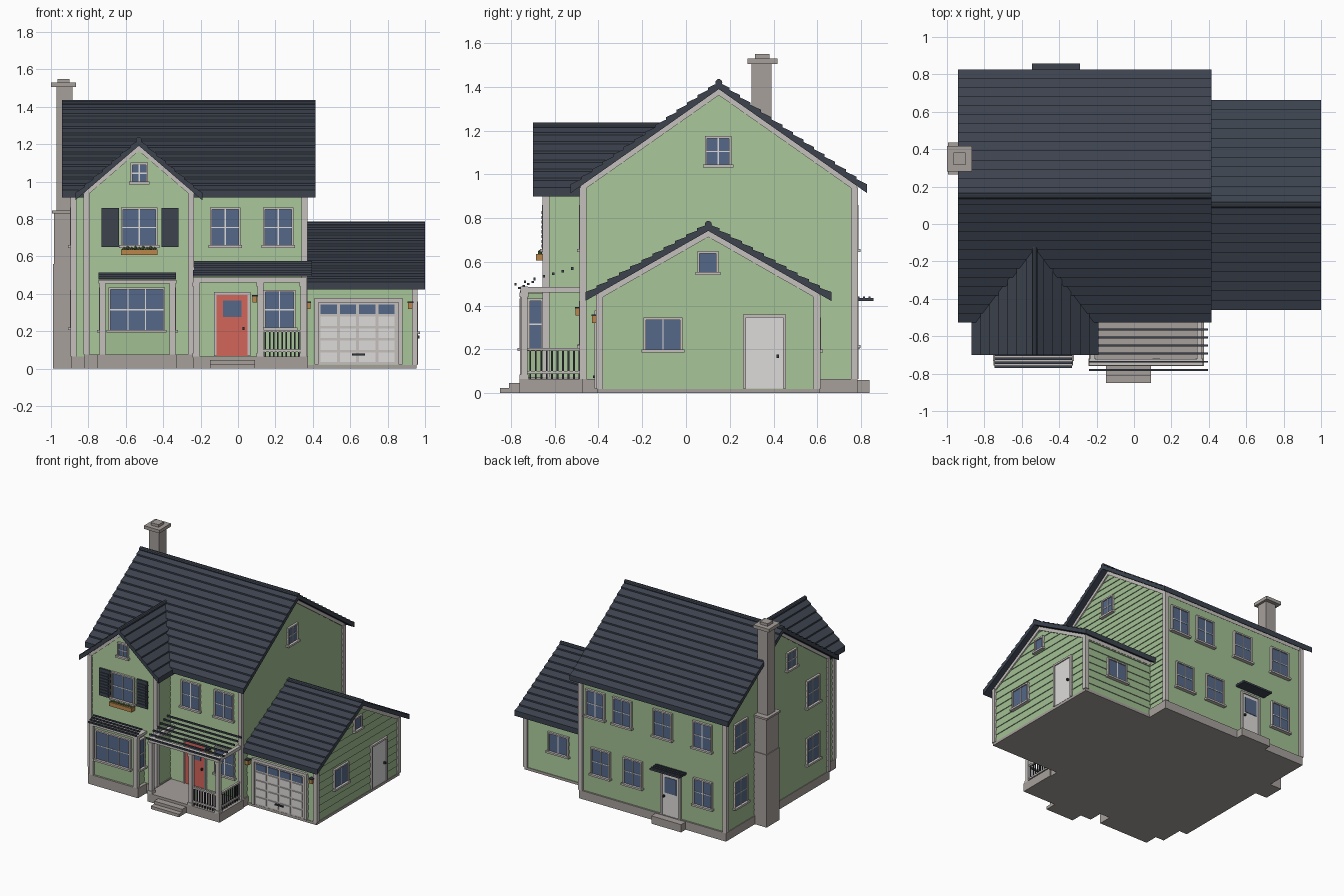
import bpy, bmesh
from mathutils import Matrix, Vector

cube = bpy.data.objects.get("Cube")
if cube:
    bpy.data.objects.remove(cube, do_unlink=True)

COLOURS = {
    "siding green": (.36, .52, .29), "roof slate": (.045, .055, .076), "trim grey": (.56, .53, .51),
    "foundation stone": (.38, .35, .33), "window glass": (.09, .14, .25), "door red": (.65, .13, .10),
    "panel white": (.72, .71, .70), "warm wood": (.50, .24, .07), "dark metal": (.03, .033, .04),
    "leaf green": (.08, .16, .05),
}
MATS = {}
for label, rgb in COLOURS.items():
    m = bpy.data.materials.new(label)
    m.use_nodes = True
    m.diffuse_color = (*rgb, 1)
    m.node_tree.nodes["Principled BSDF"].inputs["Base Color"].default_value = (*rgb, 1)
    MATS[label] = m
GREEN, SLATE, TRIM, STONE, GLASS, RED, WHITE, WOOD, DARK, LEAF = COLOURS


def finish(name, bm, mats):
    bmesh.ops.recalc_face_normals(bm, faces=bm.faces)
    mesh = bpy.data.meshes.new(name)
    bm.to_mesh(mesh)
    bm.free()
    for label in mats:
        mesh.materials.append(MATS[label])
    obj = bpy.data.objects.new(name, mesh)
    bpy.context.collection.objects.link(obj)
    return obj


def boxes(name, parts):
    """One object from (material, x0, x1, y0, y1, z0, z1) blocks."""
    bm, mats = bmesh.new(), []
    for label, x0, x1, y0, y1, z0, z1 in parts:
        if label not in mats:
            mats.append(label)
        mid = Vector((x0 + x1, y0 + y1, z0 + z1)) / 2
        size = Matrix.Diagonal((abs(x1 - x0), abs(y1 - y0), abs(z1 - z0), 1))
        made = bmesh.ops.create_cube(bm, size=1, matrix=Matrix.Translation(mid) @ size)
        for f in {f for v in made["verts"] for f in v.link_faces}:
            f.material_index = mats.index(label)
    return finish(name, bm, mats)


def prism(name, profile, l0, l1, along, label):
    """Extrude a (u, z) profile along x or y."""
    bm = bmesh.new()
    place = (lambda l, u, z: (l, u, z)) if along == "x" else (lambda l, u, z: (u, l, z))
    a = [bm.verts.new(place(l0, u, z)) for u, z in profile]
    b = [bm.verts.new(place(l1, u, z)) for u, z in profile]
    bm.faces.new(a)
    bm.faces.new(b)
    for i in range(len(a)):
        j = (i + 1) % len(a)
        bm.faces.new((a[i], a[j], b[j], b[i]))
    return finish(name, bm, [label])


def chevron(c, half, ridge, slope, thick, rows=1, lip=0):
    """Gable roof section whose courses overlap like shingles."""
    top = []
    for i in range(rows):
        u, v = half * i / rows, half * (i + 1) / rows
        top += [(u, ridge - slope * u), (v, ridge - slope * v + lip)]
    low = ridge - thick
    left = [(c - u, z) for u, z in reversed(top[1:])]
    right = [(c + u, z) for u, z in top]
    return left + right + [(c + half, low - slope * half), (c, low), (c - half, low - slope * half)]


def laps(name, span, normal, z0, z1, step, depth=.006):
    """Clapboard wedges; span(z) gives the two wall ends at a height."""
    bm, n, z = bmesh.new(), Vector(normal) * depth, z0
    while z < z1 - .005:
        (a, b), (c, d) = span(z), span(min(z + step, z1))
        v = [bm.verts.new(p) for p in (a, b, b + n, a + n, d, c)]
        for ids in ((0, 1, 2, 3), (3, 2, 4, 5), (0, 5, 4, 1), (0, 3, 5), (1, 4, 2)):
            bm.faces.new([v[i] for i in ids])
        z += step
    finish(name, bm, [GREEN])


def gabled_block(name, along, c, wall, half, ridge, eave, walls, roof, z0, rows, step, ends, sides):
    """Walls, siding, rake boards, shingled roof and ridge cap."""
    slope, low = (ridge - eave) / half, ridge - .03
    top = low - slope * wall
    (w0, w1), (r0, r1) = walls, roof
    place = (lambda l, u, z: Vector((l, u, z))) if along == "x" else (lambda l, u, z: Vector((u, l, z)))
    prism(name + "_walls", [(c - wall, z0), (c + wall, z0), (c + wall, top), (c, low), (c - wall, top)],
          w0, w1, along, GREEN)
    prism(name + "_rake_boards", chevron(c, wall + .012, low, slope, .028), w0 - .012, w1 + .012, along, TRIM)
    prism(name + "_roof", chevron(c, half, ridge, slope, .03, rows, .011), r0, r1, along, SLATE)
    cap = bmesh.new()
    bmesh.ops.create_cone(cap, cap_ends=True, segments=10, radius1=.016, radius2=.016, depth=r1 - r0)
    turn = Matrix.Rotation(1.5708, 4, "Y" if along == "x" else "X")
    bmesh.ops.transform(cap, matrix=Matrix.Translation(place((r0 + r1) / 2, c, ridge)) @ turn, verts=cap.verts)
    finish(name + "_ridge_cap", cap, [SLATE])
    for s in ends:
        def end_span(z, l=w1 if s > 0 else w0):
            w = max(.002, min(wall, (low - z) / slope))
            return place(l, c - w, z), place(l, c + w, z)
        laps(name + "_end_siding", end_span, place(s, 0, 0), z0, low, step)
    for s in sides:
        def side_span(z, u=c + s * wall):
            return place(w0, u, z), place(w1, u, z)
        laps(name + "_side_siding", side_span, place(0, s, 0), z0, top, step)


gabled_block("main_house", "x", .15, .62, .677, 1.42, .945, (-.88, .355), (-.94, .415), .06, 14, .045, (-1, 1), (-1,))
gabled_block("front_wing", "y", -.53, .28, .34, 1.222, .93, (-.64, -.3), (-.70, -.11), .07, 7, .045, (-1,), (-1, 1))
gabled_block("garage", "x", .102, .497, .562, .772, .452, (.3, .945), (.355, 1), .02, 11, .057, (1,), (-1, 1))

# Foundations, porch floor and steps
boxes("foundation", [
    (STONE, -.89, .368, -.483, .783, 0, .065), (STONE, -.822, -.238, -.655, -.4, 0, .075),
    (STONE, -.75, -.325, -.757, -.6, 0, .075), (STONE, .35, .955, -.405, .61, 0, .02)])
boxes("porch_floor", [(STONE, -.24, .375, -.76, -.47, 0, .066)])
boxes("front_steps", [(STONE, -.15, .09, -.81, -.75, 0, .046), (STONE, -.15, .09, -.85, -.75, 0, .023)])
boxes("back_step", [(STONE, -.545, -.29, .77, .838, 0, .06)])

# Chimney on the right wall
boxes("chimney", [
    (STONE, -.99, -.875, .27, .43, 0, .56), (STONE, -.985, -.875, .275, .425, .56, .83),
    (STONE, -.995, -.875, .265, .435, .83, .845), (STONE, -.97, -.885, .3, .39, .845, 1.51),
    (STONE, -1, -.867, .28, .418, 1.505, 1.53), (STONE, -.965, -.9, .315, .382, 1.53, 1.55)])

# Corner boards
corners = [(x, y, .065, .94) for x in (-.88, .355) for y in (-.47, .77)]
corners += [(x, -.64, .075, .94) for x in (-.81, -.25)]
corners += [(.945, y, .02, .45) for y in (-.395, .599)]
corners += [(x, -.742, .075, .47) for x in (-.725, -.35)]
boxes("corner_boards", [(TRIM, x - .016, x + .016, y - .016, y + .016, a, b) for x, y, a, b in corners])

FACING = {"front": ("y", -1), "back": ("y", 1), "left": ("x", 1), "right": ("x", -1)}


def plate(label, side, plane, u0, u1, z0, z1, d):
    """A block on a wall that stands out by d."""
    axis, s = FACING[side]
    inner, outer = plane - s * .005, plane + s * d
    return (label, u0, u1, inner, outer, z0, z1) if axis == "y" else (label, inner, outer, u0, u1, z0, z1)


def frame(side, plane, u0, u1, z0, z1, t=.014, d=.018):
    return [plate(TRIM, side, plane, u0 - t, u0, z0, z1 + t, d), plate(TRIM, side, plane, u1, u1 + t, z0, z1 + t, d),
            plate(TRIM, side, plane, u0, u1, z1, z1 + t, d)]


def window(name, side, plane, u, z, w=.14, h=.19, cols=2, rows=2):
    u0, u1, z0, z1 = u - w / 2, u + w / 2, z - h / 2, z + h / 2
    parts = [plate(GLASS, side, plane, u0, u1, z0, z1, .009)] + frame(side, plane, u0, u1, z0, z1, .011)
    parts.append(plate(TRIM, side, plane, u0 - .02, u1 + .02, z0 - .014, z0, .028))
    for i in range(1, cols):
        p = u0 + w * i / cols
        parts.append(plate(WHITE, side, plane, p - .003, p + .003, z0, z1, .013))
    for i in range(1, rows):
        p = z0 + h * i / rows
        parts.append(plate(WHITE, side, plane, u0, u1, p - .003, p + .003, .012))
    boxes(name, parts)


# Windows
UP, DOWN = .755, .315
for u in (-.068, .215):
    window("front_upper_window", "front", -.47, u, UP)
window("porch_window", "front", -.47, .222, DOWN, .15)
window("wing_window", "front", -.64, -.528, UP, .175)
window("wing_gable_window", "front", -.64, -.528, 1.045, .07, .09)
for u in (.23, 0, -.345, -.685):
    window("back_upper_window", "back", .77, u, UP)
for u in (.185, -.09, -.69):
    window("back_lower_window", "back", .77, u, DOWN)
for z in (UP, DOWN):
    for u in (.6, -.28):
        window("right_window", "right", -.88, u, z)
window("right_gable_window", "right", -.88, -.02, 1.1, .1, .12)
window("left_gable_window", "left", .355, .147, 1.105, .1, .12)
window("garage_side_window", "left", .945, -.105, .267, .155, .135, 2, 1)
window("garage_gable_window", "left", .945, .1, .597, .075, .085, 1, 1)
window("garage_back_window", "back", .599, .665, .267, .155, .135, 2, 1)

# Bay with its slatted hood
boxes("bay", [(GREEN, -.725, -.35, -.742, -.6, .07, .47), (TRIM, -.745, -.33, -.757, -.64, .455, .475)])
window("bay_front_window", "front", -.742, -.542, .315, .28, .215, 3)
window("bay_left_window", "left", -.35, -.688, .315, .05, .215, 1)
window("bay_right_window", "right", -.725, -.688, .315, .05, .215, 1)
boxes("bay_hood", [(SLATE, -.747, -.332, y - .006, y + .006, z - .005, z + .005)
                   for y, z in [(-.70 - .021 * i, .508 - .009 * i) for i in range(4)]])

# Shutters and flower box
for u in (-.683, -.364):
    slats = [plate(SLATE, "front", -.64, u - .036, u + .036, z, z + .014, .021)
             for z in [.665 + .022 * i for i in range(8)]]
    boxes("shutter", [plate(SLATE, "front", -.64, u - .046, u + .046, .65, .86, .015)] + slats)
boxes("flower_box", [plate(WOOD, "front", -.64, -.625, -.43, .607, .637, .045)])
leaves = bmesh.new()
for i in range(9):
    bmesh.ops.create_icosphere(leaves, subdivisions=1, radius=.011,
                               matrix=Matrix.Translation((-.61 + .0205 * i, -.668, .64 + .005 * (i % 2))))
finish("flower_box_plants", leaves, [LEAF])


def door(name, side, plane, u0, u1, z0, z1, label, knob, pane=None):
    parts = [plate(label, side, plane, u0, u1, z0, z1, .010)] + frame(side, plane, u0, u1, z0, z1)
    parts.append(plate(DARK, side, plane, knob - .006, knob + .006, z0 + .14, z0 + .155, .025))
    if pane:
        parts.append(plate(GLASS, side, plane, *pane, .014))
    boxes(name, parts)


# Doors
door("front_door", "front", -.47, -.115, .052, .068, .395, RED, .03, (-.08, .018, .275, .365))
door("back_door", "back", .77, -.485, -.345, .065, .385, WHITE, -.36, (-.465, -.365, .24, .36))
door("garage_side_door", "left", .945, .275, .443, .022, .345, WHITE, .42)
boxes("back_awning", [(SLATE, -.545, -.29, .765, .858, .422, .436)]
      + [(SLATE, -.545, -.29, y, y + .008, .434, .441) for y in (.785, .81, .835)])

# Garage door: panel grid with a glazed top row
panels = [plate(TRIM, "front", -.395, .43, .858, .022, .355, .012)]
panels += frame("front", -.395, .43, .858, .022, .355, .022, .024)
for row in range(5):
    for col in range(4):
        u, z = .442 + .103 * col, .036 + .064 * row
        panels.append(plate(GLASS if row == 4 else WHITE, "front", -.395, u, u + .087, z, z + .05, .019))
panels.append(plate(DARK, "front", -.395, .61, .68, .07, .08, .03))
boxes("garage_door", panels)

# Wall lamps
for x, y, z in ((.09, -.47, .375), (.375, -.395, .34), (.922, -.395, .34)):
    boxes("wall_lamp", [plate(WOOD, "front", y, x - .012, x + .012, z - .02, z + .012, .035),
                        plate(DARK, "front", y, x - .015, x + .015, z + .012, z + .02, .038)])

# Porch posts, beams, open slat roof
posts = []
for x in (-.222, .12, .35):
    posts += [(TRIM, x - .015, x + .015, -.755, -.725, .06, .47), (TRIM, x - .02, x + .02, -.76, -.72, .06, .085),
              (TRIM, x - .02, x + .02, -.76, -.72, .44, .46)]
boxes("porch_posts", posts)
boxes("porch_beams", [(TRIM, -.24, .368, -.757, -.723, .46, .488)]
      + [(TRIM, x - .014, x + .014, -.73, -.47, .46, .485) for x in (-.222, .35)])
boxes("porch_roof_slats", [(SLATE, -.24, .395, y - .005, y + .005, z - .006, z + .006)
                           for y, z in [(-.52 - .0433 * i, .57 - .012 * i) for i in range(7)]])

# Porch railings
rails = [(TRIM, .12, .35, -.748, -.732, z, z + .012) for z in (.09, .195)]
rails += [(TRIM, .342, .358, -.74, -.47, z, z + .012) for z in (.09, .195)]
rails += [(DARK, x - .004, x + .004, -.744, -.736, .066, .2) for x in [.146 + .0225 * i for i in range(9)]]
rails += [(DARK, .346, .354, y - .004, y + .004, .066, .2) for y in [-.712 + .025 * i for i in range(10)]]
boxes("porch_railings", rails)
